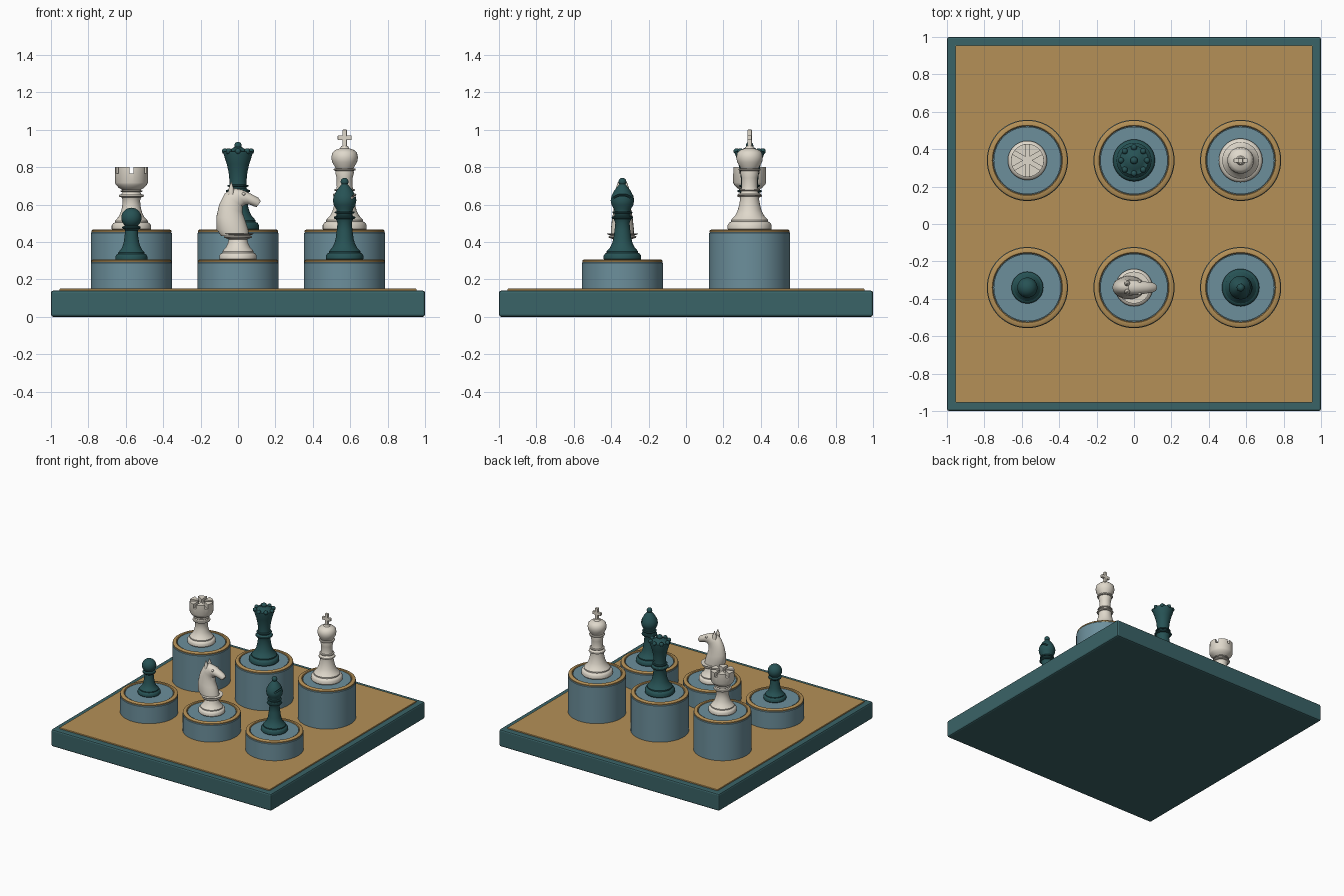
import bpy, bmesh
from math import sin, cos, pi
from mathutils import Vector, Matrix

if "Cube" in bpy.data.objects:
    bpy.data.objects.remove(bpy.data.objects["Cube"])


def material(name, red, green, blue):
    mat = bpy.data.materials.new(name)
    mat.use_nodes = True
    color = (red, green, blue, 1)
    mat.diffuse_color = color
    mat.node_tree.nodes["Principled BSDF"].inputs["Base Color"].default_value = color
    return mat


TEAL = material("board teal", .042, .125, .135)
DARK = material("piece dark teal", .02, .085, .09)
OCHRE = material("ochre", .46, .28, .095)
BLUE = material("dusty blue", .15, .275, .33)
CREAM = material("cream", .74, .69, .6)


def finish(name, bm, mat, smooth=True):
    bmesh.ops.recalc_face_normals(bm, faces=bm.faces)
    mesh = bpy.data.meshes.new(name)
    bm.to_mesh(mesh)
    bm.free()
    mesh.materials.append(mat)
    obj = bpy.data.objects.new(name, mesh)
    bpy.context.collection.objects.link(obj)
    if smooth:
        bpy.ops.object.select_all(action='DESELECT')
        obj.select_set(True)
        bpy.context.view_layer.objects.active = obj
        bpy.ops.object.shade_smooth_by_angle(angle=pi / 5)
    return obj


def loft(name, rings, mat):
    """Skin a list of equal rings of points and cap both ends."""
    bm = bmesh.new()
    rows = [[bm.verts.new(p) for p in ring] for ring in rings]
    count = len(rows[0])
    for low, high in zip(rows, rows[1:]):
        for i in range(count):
            j = (i + 1) % count
            bm.faces.new((low[i], low[j], high[j], high[i]))
    bm.faces.new(rows[0])
    bm.faces.new(rows[-1])
    return finish(name, bm, mat)


def lathe(name, profile, spot, mat, sides=48):
    """Turn (radius, height) points around a vertical axis."""
    angles = [2 * pi * i / sides for i in range(sides)]
    rings = [[spot + Vector((r * cos(a), r * sin(a), z)) for a in angles]
             for r, z in profile]
    return loft(name, rings, mat)


def box(name, center, size, mat, bevel=0, turn=None):
    bm = bmesh.new()
    bmesh.ops.create_cube(bm, size=1)
    bmesh.ops.scale(bm, vec=size, verts=bm.verts)
    if bevel:
        bmesh.ops.bevel(bm, geom=bm.edges[:], offset=bevel, segments=2,
                        affect='EDGES', profile=.5)
    if turn:
        bmesh.ops.transform(bm, matrix=turn, verts=bm.verts)
    bmesh.ops.translate(bm, vec=center, verts=bm.verts)
    return finish(name, bm, mat, False)


def ball(name, center, radius, mat, stretch=1):
    bm = bmesh.new()
    bmesh.ops.create_uvsphere(bm, u_segments=24, v_segments=14, radius=radius)
    bmesh.ops.scale(bm, vec=(1, 1, stretch), verts=bm.verts)
    bmesh.ops.translate(bm, vec=center, verts=bm.verts)
    return finish(name, bm, mat)


def cut(target, cutter):
    cutter.hide_render = True
    cutter.hide_set(True)
    mod = target.modifiers.new("cut", 'BOOLEAN')
    mod.operation = 'DIFFERENCE'
    mod.solver = 'EXACT'
    mod.object = cutter
    # Apply the cut and discard the cutter
    graph = bpy.context.evaluated_depsgraph_get()
    mesh = bpy.data.meshes.new_from_object(target.evaluated_get(graph))
    target.modifiers.clear()
    target.data = mesh
    bpy.data.objects.remove(cutter)


def foot(r):
    """Shared stepped and flared base of a turned piece."""
    return [(r * a, r * b) for a, b in (
        (.95, 0), (1, .06), (1, .25), (.93, .36), (.84, .4), (.84, .48),
        (.78, .55), (.66, .68), (.55, .9), (.48, 1.15))]


def collar(r, z, h):
    """Rounded ring on a turned stem."""
    return [(r * .8, z - h), (r * .95, z - h * .7), (r, z),
            (r * .95, z + h * .7), (r * .8, z + h)]


# Board and inlay
box("board", (0, 0, .07), (2, 2, .14), TEAL, .012)
box("board_inlay", (0, 0, .142), (1.91, 1.91, .016), OCHRE, .004)

# Pedestals with a gilded rim
COLUMN, ROW, FRONT, BACK = .57, .34, .305, .465


def pedestal(name, x, y, top):
    base = Vector((x, y, 0))
    lathe(name + "_pedestal", [(.217, .15), (.217, top - .018), (.212, top - .012),
          (.18, top - .012), (.18, top - .003), (0.001, top - .003)], base, BLUE, 64)
    lathe(name + "_rim", [(.183, top - .013), (.183, top - .002), (.188, top + .002),
          (.205, top + .002), (.214, top - .004), (.214, top - .013)],
          base, OCHRE, 64)
    return Vector((x, y, top - .003))


# Rook with six slots across the crown
spot = pedestal("rook", -COLUMN, ROW, BACK)
rook = lathe("rook", foot(.105) + [(.046, .16)] + collar(.067, .185, .008)
             + [(.05, .2)] + collar(.06, .21, .005)
             + [(.068, .228), (.082, .243), (.088, .255), (.088, .338)], spot, CREAM)
for i in range(3):
    cut(rook, box("slot_cutter", spot + Vector((0, 0, .335)), (.022, .3, .06),
                  CREAM, turn=Matrix.Rotation(i * pi / 3, 3, 'Z').to_4x4()))

# Queen with a beaded coronet
spot = pedestal("queen", 0, ROW, BACK)
lathe("queen", foot(.112) + [(.046, .18)] + collar(.066, .21, .008)
      + [(.046, .225)] + collar(.057, .238, .006)
      + [(.045, .26), (.05, .31), (.06, .355), (.078, .41), (.078, .422),
         (.062, .422), (.05, .428), (.02, .445)], spot, DARK)
ball("queen_finial", spot + Vector((0, 0, .453)), .02, DARK)
for i in range(8):
    a = i * pi / 4
    ball("coronet_bead", spot + Vector((.07 * cos(a), .07 * sin(a), .423)), .016, DARK)

# King with a cross
spot = pedestal("king", COLUMN, ROW, BACK)
lathe("king", foot(.117) + [(.05, .17)] + collar(.063, .19, .008)
      + [(.046, .203)] + collar(.056, .216, .006)
      + [(.042, .235), (.043, .28), (.05, .31)] + collar(.06, .325, .007)
      + [(.052, .34), (.067, .365), (.071, .39), (.066, .415), (.05, .43),
         (.025, .438), (.018, .45), (.001, .452)], spot, CREAM)
box("cross_upright", spot + Vector((0, 0, .488)), (.024, .024, .1), CREAM, .003)
box("cross_arm", spot + Vector((0, 0, .495)), (.074, .022, .024), CREAM, .003)

# Pawn
spot = pedestal("pawn", -COLUMN, -ROW, FRONT)
lathe("pawn", foot(.085) + [(.036, .13), (.034, .16)] + collar(.05, .175, .008)
      + [(.03, .19)], spot, DARK)
ball("pawn_head", spot + Vector((0, 0, .227)), .054, DARK)

# Bishop with a slit in the mitre
spot = pedestal("bishop", COLUMN, -ROW, FRONT)
bishop = lathe("bishop", foot(.1) + [(.042, .16), (.038, .2)] + collar(.058, .228, .008)
               + [(.042, .243)] + collar(.054, .256, .006)
               + [(.044, .272), (.058, .295), (.063, .32), (.058, .345), (.042, .375),
                  (.022, .4), (.014, .41)], spot, DARK)
cut(bishop, box("slit_cutter", spot + Vector((.06, 0, .355)), (.07, .2, .012), DARK,
                turn=Matrix.Rotation(-pi / 4, 3, 'Y').to_4x4()))
ball("bishop_finial", spot + Vector((0, 0, .42)), .021, DARK)

# Knight: turned base below a horse head facing left
spot = pedestal("knight", 0, -ROW, FRONT)
lathe("knight_base", foot(.1) + [(.05, .112)] + collar(.075, .125, .008)
      + [(.08, .138), (.085, .144)], spot, CREAM)
# Each section: crest x, crest z, throat x, throat z, half width
SECTIONS = ((-.09, .13, .06, .13, .06), (-.115, .165, .055, .165, .062),
            (-.115, .235, .04, .21, .055), (-.1, .3, .024, .255, .046),
            (-.072, .355, .025, .288, .042), (-.03, .387, .042, .298, .04),
            (.02, .378, .06, .298, .036), (.07, .355, .078, .292, .03),
            (.108, .335, .088, .287, .027), (.122, .315, .1, .285, .02))
rings = []
for cx, cz, tx, tz, wide in SECTIONS:
    crest, throat = Vector((cx, 0, cz)), Vector((tx, 0, tz))
    rings.append([spot + (crest + throat) / 2 + (crest - throat) / 2 * cos(a)
                  + Vector((0, wide * sin(a), 0))
                  for a in (2 * pi * i / 24 for i in range(24))])
head = loft("knight_head", rings, CREAM)
for side in (-1, 1):
    lathe("knight_ear", [(.016, -.03), (.014, 0), (.002, .035)],
          spot + Vector((-.036, side * .022, .383)), CREAM, 12)
    ball("knight_eye", spot + Vector((.03, side * .032, .355)), .009, CREAM)
